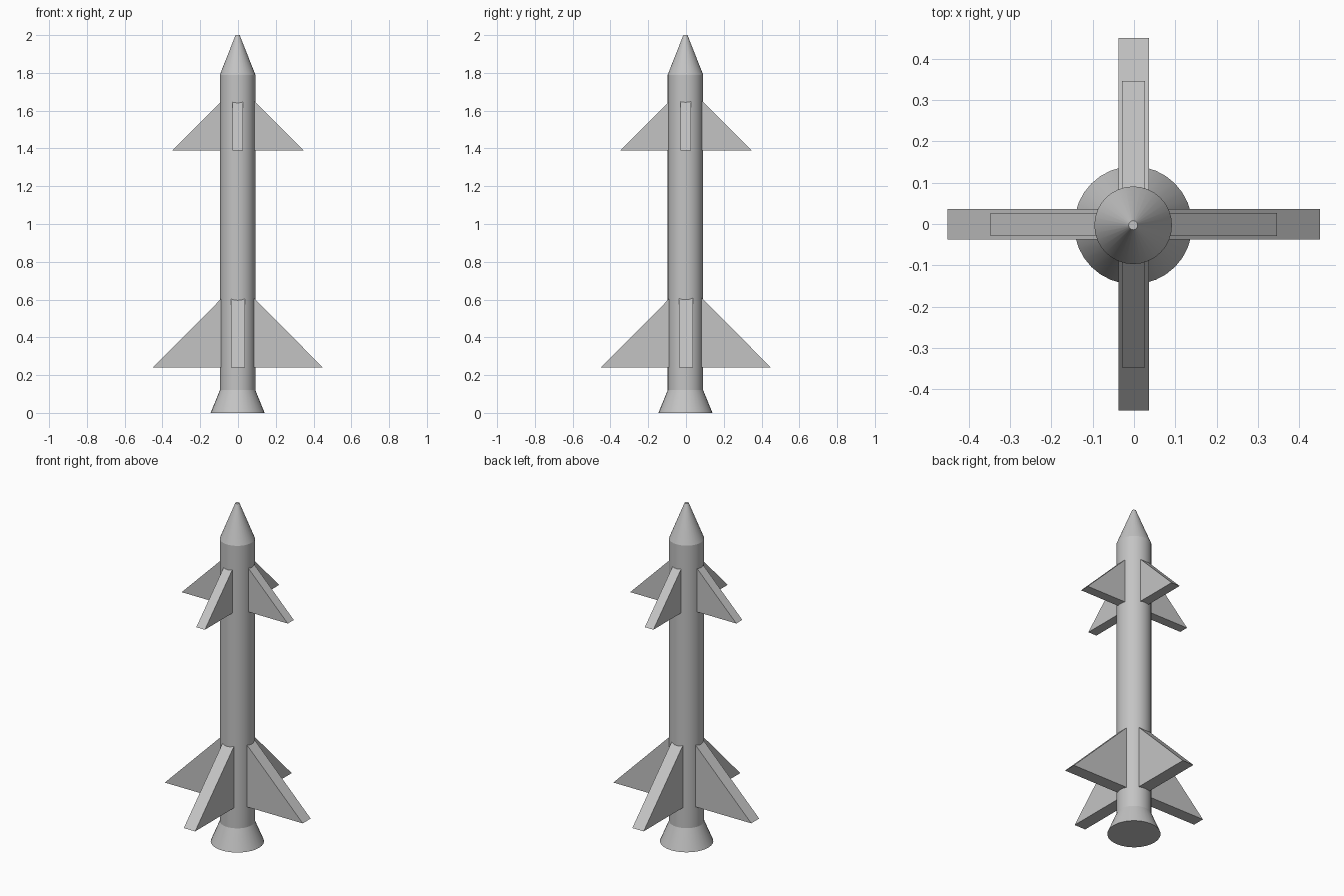
import bpy, bmesh, math
from mathutils import Matrix

if "Cube" in bpy.data.objects:
    bpy.data.objects.remove(bpy.data.objects["Cube"])

CX, CY = -0.002, -0.003   # axis of the fuselage
SEG = 32

grey = bpy.data.materials.new("light grey")
grey.diffuse_color = (0.55, 0.55, 0.55, 1)
grey.use_nodes = True
grey.node_tree.nodes["Principled BSDF"].inputs["Base Color"].default_value = grey.diffuse_color


def finish(name, bm):
    bmesh.ops.recalc_face_normals(bm, faces=bm.faces)
    mesh = bpy.data.meshes.new(name)
    bm.to_mesh(mesh)
    bm.free()
    mesh.materials.append(grey)
    obj = bpy.data.objects.new(name, mesh)
    bpy.context.collection.objects.link(obj)
    return obj


def lathe(name, profile):
    """Closed round part from (radius, height) rings."""
    bm = bmesh.new()
    rings = []
    for r, z in profile:
        rings.append([bm.verts.new((CX + r * math.cos(2 * math.pi * i / SEG),
                                    CY + r * math.sin(2 * math.pi * i / SEG), z))
                      for i in range(SEG)])
    for a, b in zip(rings, rings[1:]):
        for i in range(SEG):
            j = (i + 1) % SEG
            bm.faces.new((a[i], a[j], b[j], b[i]))
    bm.faces.new(rings[0])
    bm.faces.new(rings[-1])
    obj = finish(name, bm)
    bpy.ops.object.select_all(action='DESELECT')
    obj.select_set(True)
    bpy.context.view_layer.objects.active = obj
    bpy.ops.object.shade_smooth_by_angle(angle=math.radians(20))


def fin(name, angle, reach, half, z0, z1):
    """Triangular wedge with a sloped leading edge, rooted inside the body."""
    root, skin = 0.05, 0.092
    slope = (z1 - z0) / (reach - skin)
    outline = [(root, z0), (reach, z0), (root, z1 + slope * (skin - root))]
    bm = bmesh.new()
    left = [bm.verts.new((x, -half, z)) for x, z in outline]
    right = [bm.verts.new((x, half, z)) for x, z in outline]
    bm.faces.new(left)
    bm.faces.new(right)
    for i in range(3):
        j = (i + 1) % 3
        bm.faces.new((left[i], left[j], right[j], right[i]))
    bmesh.ops.transform(bm, matrix=Matrix.Translation((-0.001, -0.001, 0)) @ Matrix.Rotation(angle, 4, 'Z'),
                        verts=bm.verts)
    finish(name, bm)


# fuselage with pointed nose and flared nozzle
lathe("fuselage", [(0.143, 0), (0.094, 0.12), (0.094, 1.79), (0.011, 2.0)])

# two sets of four fins
for k, side in enumerate(("right", "back", "left", "front")):
    a = k * math.pi / 2
    fin("tail_fin_" + side, a, 0.451, 0.037, 0.24, 0.6)
    fin("upper_fin_" + side, a, 0.347, 0.028, 1.39, 1.645)
